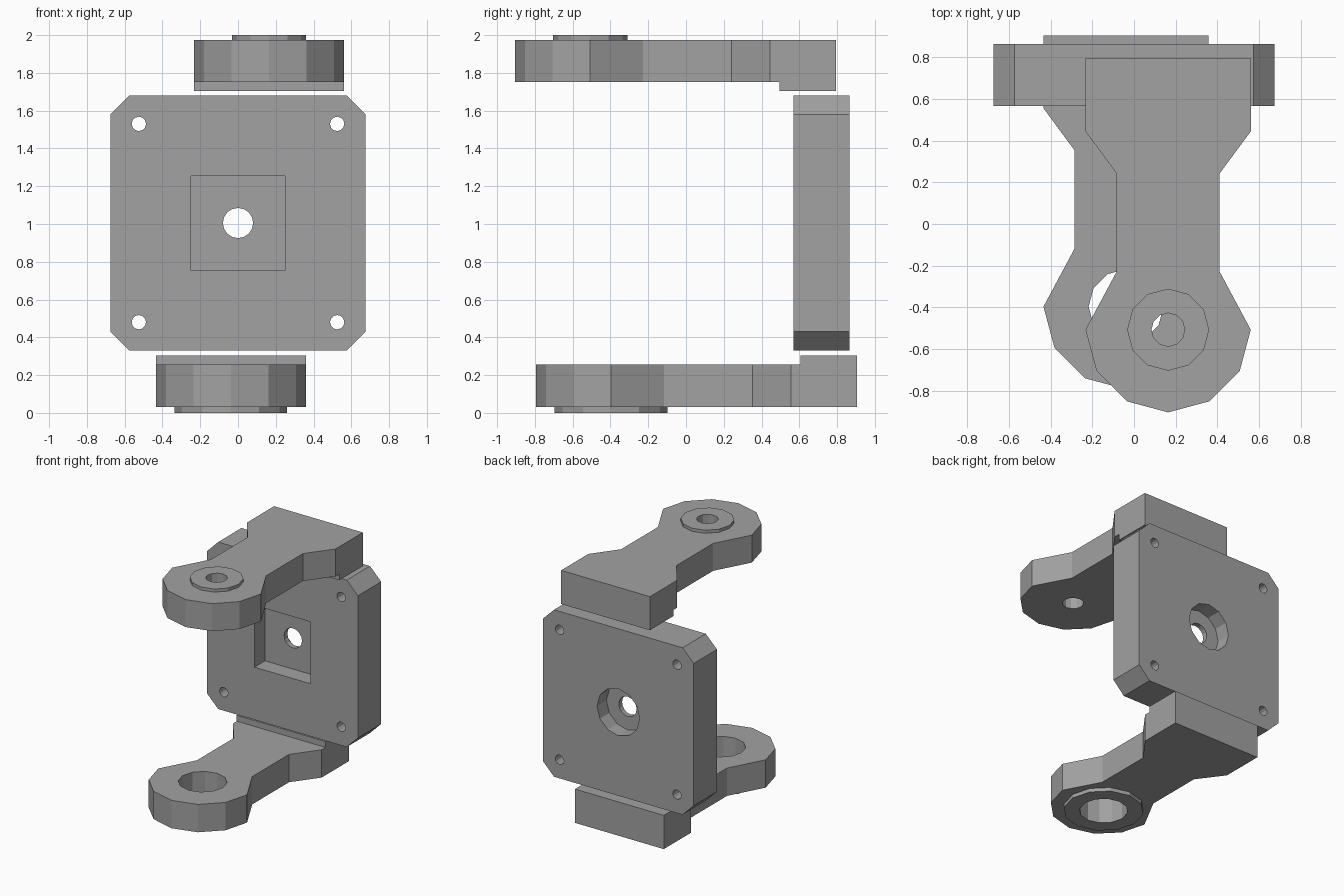
import bpy, bmesh, math

cube = bpy.data.objects.get("Cube")
if cube:
    bpy.data.objects.remove(cube, do_unlink=True)

grey = bpy.data.materials.new("mid_grey")
grey.use_nodes = True
colour = (0.36, 0.36, 0.36, 1)
grey.diffuse_color = colour
grey.node_tree.nodes["Principled BSDF"].inputs["Base Color"].default_value = colour


def circle(cx, cy, r, sides=12):
    return [(cx + r * math.cos(math.tau * i / sides),
             cy + r * math.sin(math.tau * i / sides)) for i in range(sides)]


def rect(x0, x1, y0, y1):
    return [(x0, y0), (x1, y0), (x1, y1), (x0, y1)]


def prism(name, outline, lo, hi, along="z"):
    """Extrude a 2D outline along z (outline in x, y) or y (outline in x, z)."""
    bm = bmesh.new()
    place = (lambda a, b, d: (a, b, d)) if along == "z" else (lambda a, b, d: (a, d, b))
    base = bm.faces.new([bm.verts.new(place(a, b, lo)) for a, b in outline])
    top = bmesh.ops.extrude_face_region(bm, geom=[base])["geom"]
    for v in top:
        if isinstance(v, bmesh.types.BMVert):
            v.co["xyz".index(along)] = hi
    bmesh.ops.recalc_face_normals(bm, faces=bm.faces)
    mesh = bpy.data.meshes.new(name)
    bm.to_mesh(mesh)
    bm.free()
    mesh.materials.append(grey)
    obj = bpy.data.objects.new(name, mesh)
    bpy.context.collection.objects.link(obj)
    return obj


def combine(target, tool, operation):
    """Apply a boolean and discard the tool object."""
    tool.hide_render = True
    mod = target.modifiers.new("shape", "BOOLEAN")
    mod.operation, mod.object, mod.solver = operation, tool, "EXACT"
    bpy.context.view_layer.objects.active = target
    bpy.ops.object.modifier_apply(modifier=mod.name)
    bpy.data.objects.remove(tool, do_unlink=True)


def arm(name, cx, cy, z_in, z_out, z_boss, z_lip, boss_r, hole_r):
    """Horn arm: round head, narrow neck, wide foot with an inward lip."""
    r, neck = 0.397, 0.247
    back = cy + 1.302
    side = [(neck, cy + 0.28), (neck, cy + 0.75), (r, cy + 0.953), (r, back)]
    head = circle(cx, cy, r)
    head = head[6:] + head[:1]          # front half, left to right
    outline = head + [(cx + x, y) for x, y in side] + [(cx - x, y) for x, y in side[::-1]]
    body = prism(name, outline, min(z_in, z_out), max(z_in, z_out))
    # Lip and boss, sunk a little into the body
    mid = (z_in + z_out) / 2
    lip = prism("lip", rect(cx - r, cx + r, back - 0.3, back), *sorted((mid, z_lip)))
    combine(body, lip, "UNION")
    boss = prism("boss", circle(cx, cy, boss_r), *sorted((mid, z_boss)))
    combine(body, boss, "UNION")
    combine(body, prism("bore", circle(cx, cy, hole_r), -1, 3), "DIFFERENCE")
    return body


arm("upper_arm", 0.164, -0.508, 1.753, 1.975, 2.0, 1.703, 0.197, 0.08)
arm("lower_arm", -0.038, -0.397, 0.255, 0.03, 0.0, 0.303, 0.298, 0.18)

# Square mounting plate with clipped corners
h, c, zc = 0.675, 0.575, 1.005
corners = [(c, -h), (h, -c), (h, c), (c, h), (-c, h), (-h, c), (-h, -c), (-c, -h)]
front, rear = 0.568, 0.865
plate = prism("mounting_plate", [(x, zc + z) for x, z in corners], front, rear, "y")

# Front pocket, rear round recess, centre hole and screw holes
q = 0.25
cuts = [(rect(-q, q, zc - q, zc + q), front - 0.1, front + 0.135),
        (circle(0, zc, 0.19), rear - 0.12, rear + 0.1),
        (circle(0, zc, 0.08, 16), 0, 2)]
for sx in (-1, 1):
    for sz in (-1, 1):
        cuts.append((circle(sx * 0.525, zc + sz * 0.525, 0.038), 0, 2))
for outline, lo, hi in cuts:
    combine(plate, prism("cutter", outline, lo, hi, "y"), "DIFFERENCE")
